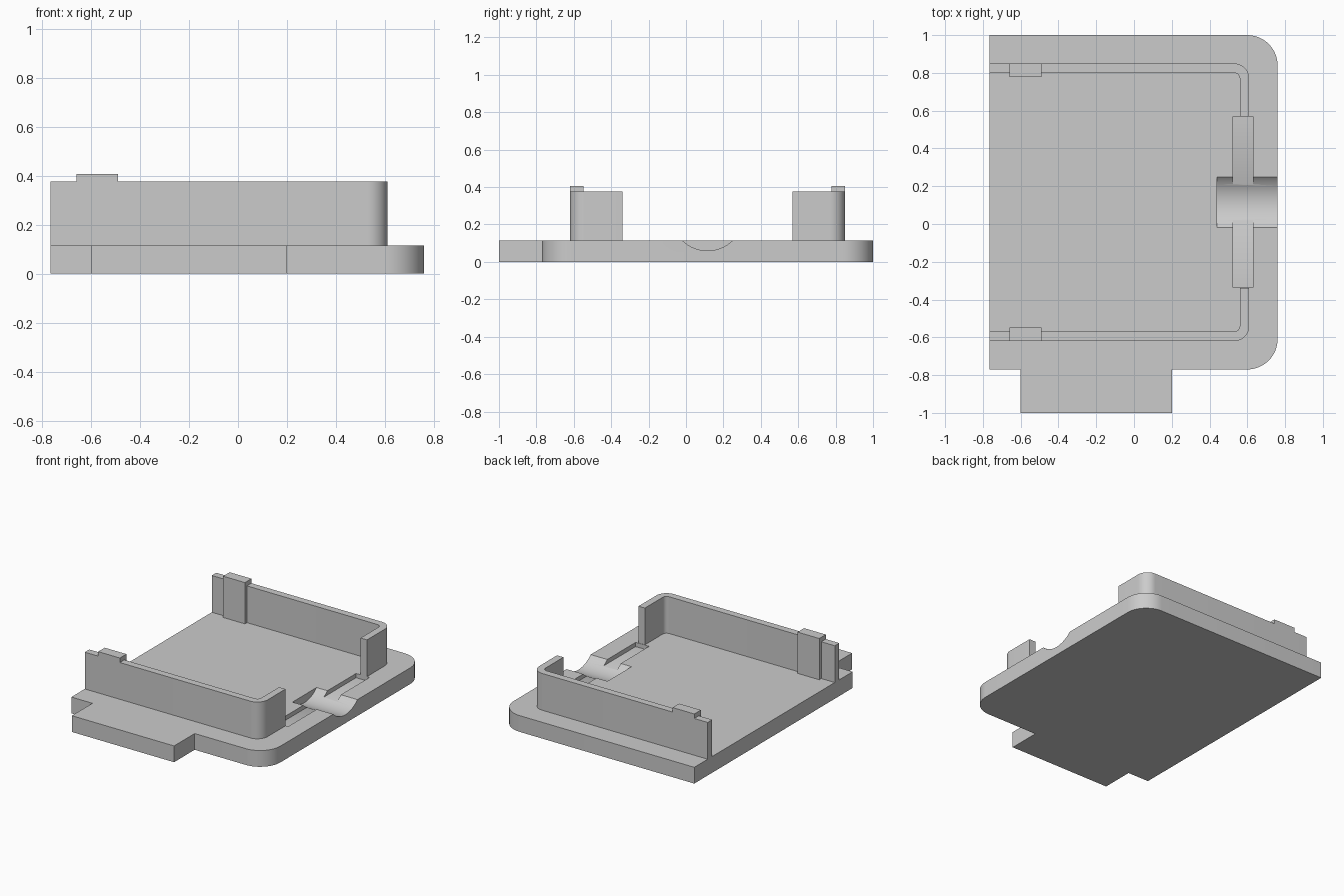
import bpy
import bmesh
from math import sin, cos, pi, radians
from mathutils import Vector

default = bpy.data.objects.get("Cube")
if default:
    bpy.data.objects.remove(default, do_unlink=True)

grey = bpy.data.materials.new("light grey")
grey.use_nodes = True
grey.diffuse_color = (0.6, 0.6, 0.6, 1)
grey.node_tree.nodes["Principled BSDF"].inputs["Base Color"].default_value = (0.6, 0.6, 0.6, 1)

LEFT, FLOOR, RIM = -0.765, 0.115, 0.375
MID = 0.115  # symmetry line of the tray in y


def arc(cx, cy, r, start, end, steps=12):
    """Points along an arc, angles in degrees."""
    angles = [radians(start + (end - start) * i / steps) for i in range(steps + 1)]
    return [(cx + r * cos(a), cy + r * sin(a)) for a in angles]


def extrude(name, profile, low, high, axis="z"):
    """Solid from a 2D outline: xy extruded along z, or yz extruded along x."""
    bm = bmesh.new()
    place = (lambda p: (p[0], p[1], low)) if axis == "z" else (lambda p: (low, p[0], p[1]))
    face = bm.faces.new([bm.verts.new(place(p)) for p in profile])
    out = bmesh.ops.extrude_face_region(bm, geom=[face])
    shift = Vector((0, 0, high - low) if axis == "z" else (high - low, 0, 0))
    bmesh.ops.translate(bm, vec=shift, verts=[v for v in out["geom"] if isinstance(v, bmesh.types.BMVert)])
    bmesh.ops.recalc_face_normals(bm, faces=bm.faces)
    mesh = bpy.data.meshes.new(name)
    bm.to_mesh(mesh)
    bm.free()
    mesh.materials.append(grey)
    obj = bpy.data.objects.new(name, mesh)
    bpy.context.collection.objects.link(obj)
    return obj


def activate(obj):
    bpy.ops.object.select_all(action="DESELECT")
    obj.select_set(True)
    bpy.context.view_layer.objects.active = obj


def smooth(obj):
    activate(obj)
    bpy.ops.object.shade_smooth_by_angle(angle=radians(30))


def cut(obj, cutter):
    mod = obj.modifiers.new("cut", "BOOLEAN")
    mod.operation, mod.solver, mod.object = "DIFFERENCE", "EXACT", cutter
    activate(obj)
    bpy.ops.object.modifier_apply(modifier=mod.name)
    bpy.data.objects.remove(cutter, do_unlink=True)


def mirrored(profile):
    return [(x, 2 * MID - y) for x, y in profile]


# Base plate with two rounded corners and a tab at the front
plate = [(LEFT, -0.77), (-0.6, -0.77), (-0.6, -1), (0.2, -1), (0.2, -0.77)]
plate += arc(0.6, -0.61, 0.16, -90, 0) + arc(0.6, 0.84, 0.16, 0, 90) + [(LEFT, 1)]
base = extrude("base_plate", plate, 0, FLOOR)

# Shallow slot and round cable groove in the plate
slot = [(0.525, -0.337), (0.63, -0.337), (0.63, 0.57), (0.525, 0.57)]
cut(base, extrude("slot_cutter", slot, 0.085, 0.3))
groove = arc(MID, 0.253, 0.193, 180, 360, 48)
cut(base, extrude("groove_cutter", groove, 0.44, 0.9, "x"))
smooth(base)

# Walls with a rounded corner and a short return
wall = [(LEFT, 0.80), (LEFT, 0.85)] + arc(0.53, 0.77, 0.08, 90, 0)
wall += [(0.61, 0.57), (0.56, 0.57)] + arc(0.53, 0.77, 0.03, 0, 90)
# Clips hook over the rim and run down the inner wall face
clip = [(0.777, FLOOR), (0.80, FLOOR), (0.80, RIM), (0.85, RIM), (0.85, 0.407), (0.777, 0.407)]

for side, flip in (("back", False), ("front", True)):
    outline = mirrored(wall) if flip else wall
    smooth(extrude(side + "_wall", outline, FLOOR, RIM))
    section = [(2 * MID - y, z) for y, z in clip] if flip else clip
    extrude(side + "_clip", section, -0.66, -0.49, "x")
